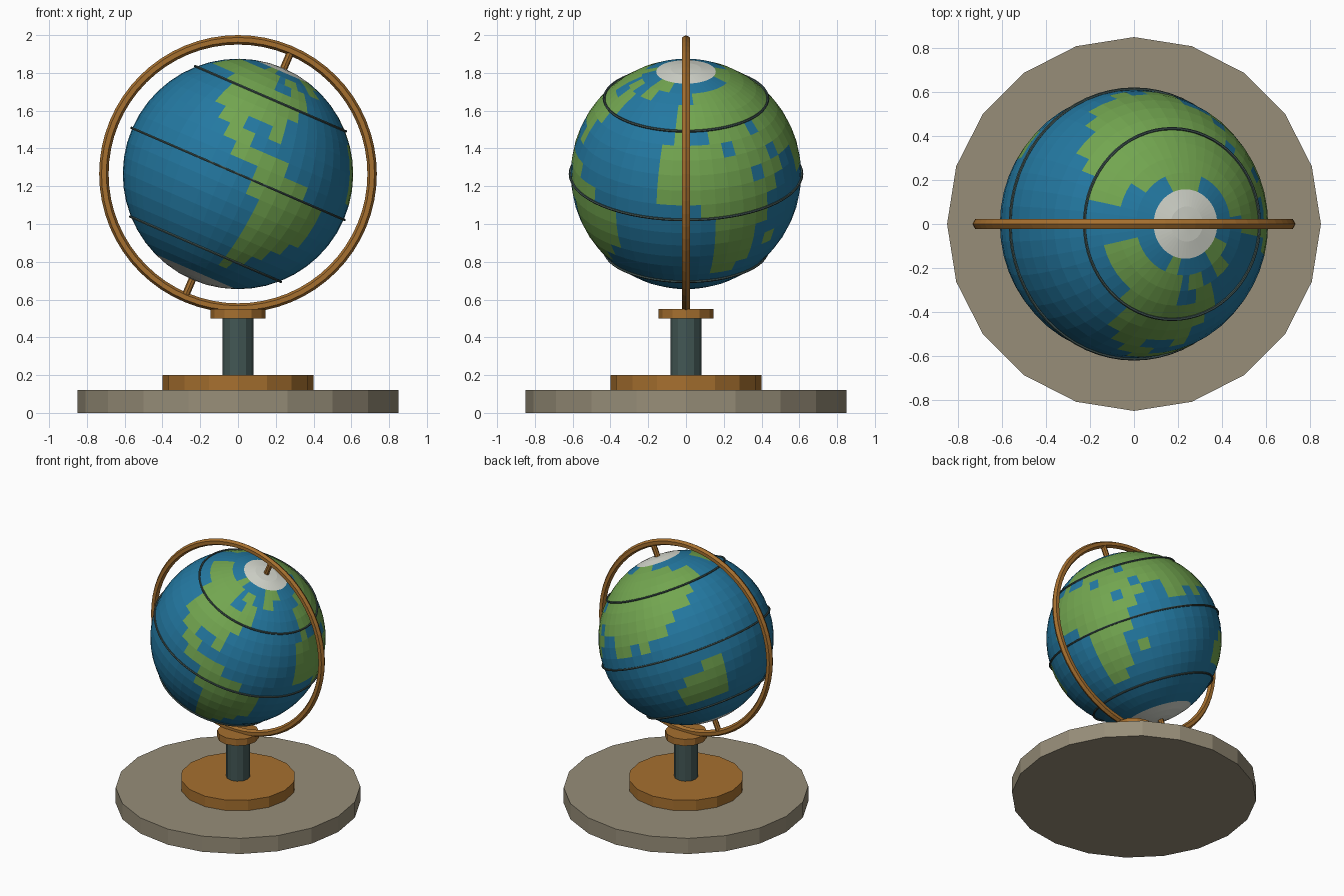
import bpy, bmesh, math
from mathutils import Matrix, Vector

if "Cube" in bpy.data.objects:
    bpy.data.objects.remove(bpy.data.objects["Cube"])

TILT = Matrix.Rotation(math.radians(23.4), 4, 'Y')
CENTRE = Matrix.Translation((0, 0, 1.265))
R = 0.61


def mat(name, r, g, b):
    m = bpy.data.materials.new(name)
    m.diffuse_color = (r, g, b, 1)
    m.use_nodes = True
    m.node_tree.nodes["Principled BSDF"].inputs["Base Color"].default_value = m.diffuse_color
    return m


OCEAN = mat("ocean_blue", 0.017, 0.19, 0.36)
LAND = mat("land_green", 0.17, 0.38, 0.08)
ICE = mat("ice_white", 0.68, 0.70, 0.63)
BRASS = mat("brass", 0.38, 0.16, 0.028)
STONE = mat("stone", 0.31, 0.27, 0.19)
IRON = mat("dark_iron", 0.055, 0.095, 0.09)


def finish(name, bm, *mats, matrix=Matrix()):
    me = bpy.data.meshes.new(name)
    bm.to_mesh(me)
    bm.free()
    for m in mats:
        me.materials.append(m)
    ob = bpy.data.objects.new(name, me)
    ob.matrix_world = matrix
    bpy.context.collection.objects.link(ob)
    return ob


def cylinder(name, r, z0, z1, sides, m, matrix=Matrix()):
    bm = bmesh.new()
    bmesh.ops.create_cone(bm, cap_ends=True, segments=sides, radius1=r, radius2=r,
                          depth=z1 - z0,
                          matrix=Matrix.Translation((0, 0, (z0 + z1) / 2)))
    return finish(name, bm, m, matrix=matrix)


def torus(name, major, minor, segs, sides, m, matrix):
    bm = bmesh.new()
    rows = []
    for i in range(segs):
        a = math.tau * i / segs
        row = []
        for j in range(sides):
            b = math.tau * j / sides
            d = major + minor * math.cos(b)
            row.append(bm.verts.new((d * math.cos(a), d * math.sin(a), minor * math.sin(b))))
        rows.append(row)
    for i in range(segs):
        p, q = rows[i], rows[(i + 1) % segs]
        for j in range(sides):
            k = (j + 1) % sides
            bm.faces.new((p[j], q[j], q[k], p[k]))
    return finish(name, bm, m, matrix=matrix)


# Stand
cylinder("base", 0.85, 0, 0.12, 20, STONE)
cylinder("base_step", 0.40, 0.12, 0.20, 16, BRASS)
cylinder("pillar", 0.083, 0.20, 0.50, 12, IRON)
cylinder("collar", 0.145, 0.50, 0.55, 12, BRASS)

# Upright ring and the two axis pins
torus("meridian_ring", 0.71, 0.025, 64, 6, BRASS,
      CENTRE @ Matrix.Rotation(math.pi / 2, 4, 'X'))
for name, z0, z1 in (("north_pin", 0.58, 0.71), ("south_pin", -0.71, -0.58)):
    cylinder(name, 0.02, z0, z1, 8, BRASS, CENTRE @ TILT)

# Latitude bands
for name, lat in (("north_band", 45), ("equator_band", 0), ("south_band", -45)):
    a = math.radians(lat)
    torus(name, 0.614 * math.cos(a), 0.007, 64, 6, IRON,
          CENTRE @ TILT @ Matrix.Translation((0, 0, 0.614 * math.sin(a))))

# Land: southern edge of each 7.5 degree row -> longitude spans
SPANS = {
    67.5: [(-112.5, -97.5), (-52.5, -22.5), (67.5, 112.5)],
    60: [(-165, -90), (-82.5, -67.5), (-52.5, -37.5), (7.5, 142.5)],
    52.5: [(-165, -90), (-75, -60), (-7.5, 165)],
    45: [(-127.5, -60), (-7.5, 165)],
    37.5: [(-120, -67.5), (-7.5, 0), (15, 45), (52.5, 150)],
    30: [(-120, -75), (-15, 22.5), (30, 142.5)],
    22.5: [(-112.5, -97.5), (-82.5, -75), (-15, 52.5), (60, 127.5)],
    15: [(-105, -90), (-15, 37.5), (45, 60), (75, 120)],
    7.5: [(-97.5, -67.5), (-15, 52.5), (75, 90), (97.5, 105)],
    0: [(-82.5, -52.5), (7.5, 45)],
    -7.5: [(-82.5, -37.5), (15, 45)],
    -15: [(-75, -37.5), (15, 37.5), (135, 150)],
    -22.5: [(-75, -37.5), (15, 37.5), (45, 52.5), (120, 150)],
    -30: [(-75, -45), (15, 37.5), (112.5, 150)],
    -37.5: [(-75, -52.5), (15, 30), (112.5, 150)],
    -45: [(-75, -60)],
    -52.5: [(-75, -67.5)],
}

# Globe with one colour per face
bm = bmesh.new()
bmesh.ops.create_uvsphere(bm, u_segments=48, v_segments=24, radius=R)
for f in bm.faces:
    c = f.calc_center_median()
    lat = math.degrees(math.atan2(c.z, math.hypot(c.x, c.y)))
    lon = math.degrees(math.atan2(c.y, c.x))
    row = math.floor(lat / 7.5) * 7.5
    if lat > 75 or lat < -67.5:
        f.material_index = 2
    elif any(a < lon < b for a, b in SPANS.get(row, [])):
        f.material_index = 1
finish("globe", bm, OCEAN, LAND, ICE, matrix=CENTRE @ TILT)
